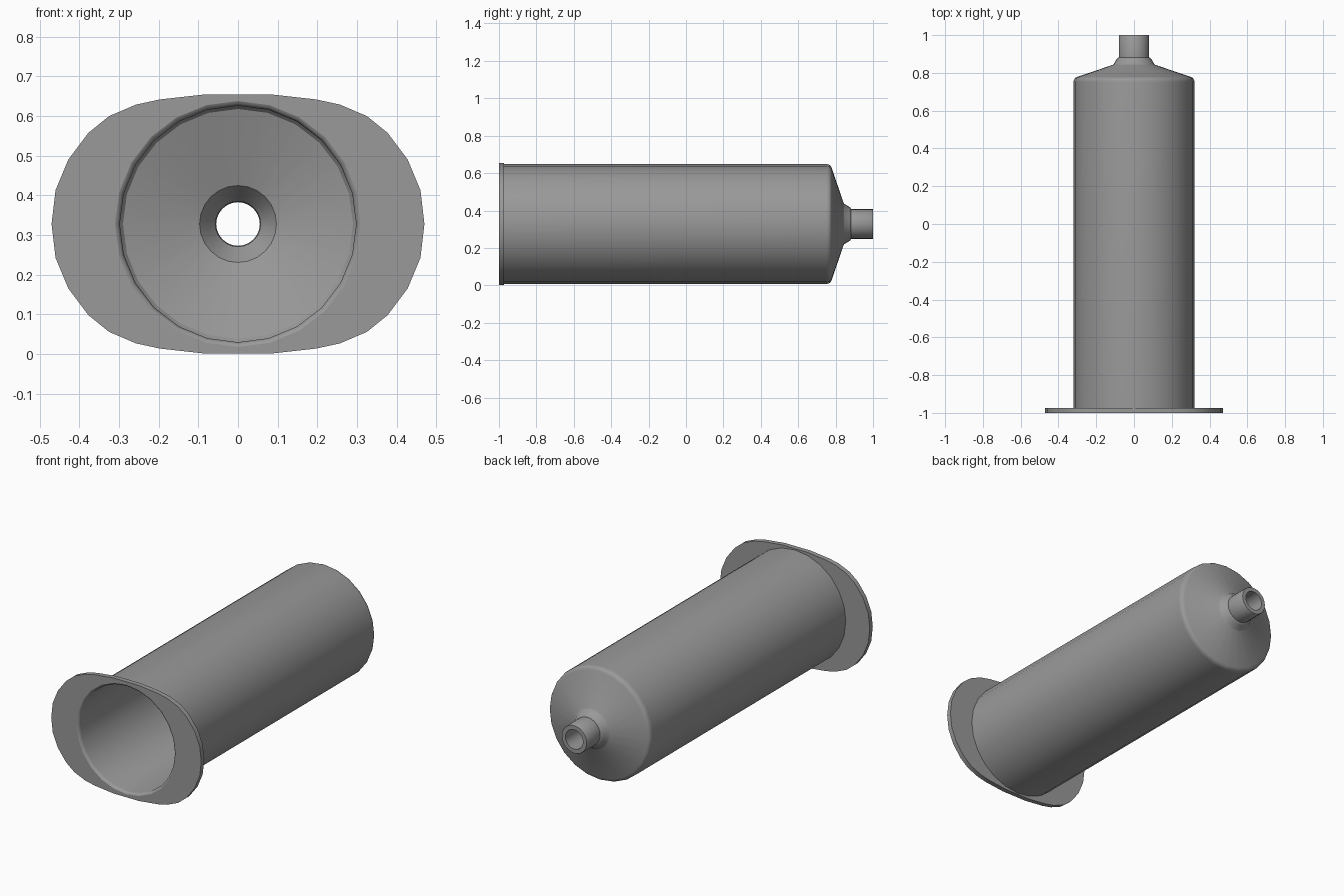
import bpy, bmesh
from math import pi, radians, sin, cos
from mathutils import Vector

if "Cube" in bpy.data.objects:
    bpy.data.objects.remove(bpy.data.objects["Cube"])

SIDES = 24
ZC = 0.328  # height of the barrel axis

grey = bpy.data.materials.new("dark_grey")
grey.diffuse_color = (0.32, 0.32, 0.32, 1)
grey.use_nodes = True
grey.node_tree.nodes["Principled BSDF"].inputs["Base Color"].default_value = grey.diffuse_color


def finish(name, bm):
    """Turn a bmesh into a shaded, coloured object."""
    bmesh.ops.recalc_face_normals(bm, faces=bm.faces)
    mesh = bpy.data.meshes.new(name)
    bm.to_mesh(mesh)
    bm.free()
    mesh.materials.append(grey)
    obj = bpy.data.objects.new(name, mesh)
    bpy.context.collection.objects.link(obj)
    bpy.ops.object.select_all(action='DESELECT')
    obj.select_set(True)
    bpy.context.view_layer.objects.active = obj
    bpy.ops.object.shade_smooth_by_angle(angle=radians(34))


def revolve(name, profile):
    """Spin (radius, y) points around the barrel's y axis."""
    bm = bmesh.new()
    verts = [bm.verts.new((r, y, ZC)) for r, y in profile]
    edges = [bm.edges.new(pair) for pair in zip(verts, verts[1:])]
    bmesh.ops.spin(bm, geom=verts + edges, cent=(0, 0, ZC), axis=(0, 1, 0),
                   angle=2 * pi, steps=SIDES)
    bmesh.ops.remove_doubles(bm, verts=bm.verts, dist=1e-4)
    finish(name, bm)


# Hollow barrel with cone shoulder, collar and nozzle
revolve("barrel", [
    (0.31, -1.0), (0.304, -0.997), (0.300, -0.991), (0.298, -0.982),  # rounded mouth
    (0.298, 0.745), (0.29, 0.755),
    (0.097, 0.815), (0.057, 0.87), (0.055, 1.0),            # inside
    (0.078, 1.0), (0.08, 0.997), (0.08, 0.882), (0.087, 0.879),
    (0.092, 0.873), (0.108, 0.846), (0.114, 0.842),         # nozzle and collar
    (0.300, 0.779), (0.309, 0.775), (0.315, 0.769), (0.319, 0.760), (0.32, 0.75),
    (0.32, -0.973),                                         # outer wall
])

# Finger flange: one quadrant of the outline, mirrored both ways
quad = [(0.47, 0), (0.46, 0.085), (0.428, 0.162), (0.377, 0.23), (0.325, 0.272),
        (0.257, 0.301), (0.197, 0.314), (0.08, 0.327)]
half = quad + [(-x, z) for x, z in reversed(quad)]
outline = half + [(x, -z) for x, z in reversed(half[1:-1])]
hole = [(0.31 * cos(2 * pi * i / SIDES), 0.31 * sin(2 * pi * i / SIDES))
        for i in range(SIDES)]

bm = bmesh.new()
edges = []
for loop in (outline, hole):
    vs = [bm.verts.new((x, -1.0, ZC + z)) for x, z in loop]
    edges += [bm.edges.new((vs[i - 1], vs[i])) for i in range(len(vs))]
bmesh.ops.triangle_fill(bm, edges=edges, use_beauty=True, normal=(0, -1, 0))
ext = bmesh.ops.extrude_face_region(bm, geom=bm.faces[:], use_keep_orig=True)
moved = [g for g in ext["geom"] if isinstance(g, bmesh.types.BMVert)]
bmesh.ops.translate(bm, verts=moved, vec=Vector((0, 0.027, 0)))
finish("finger_flange", bm)
